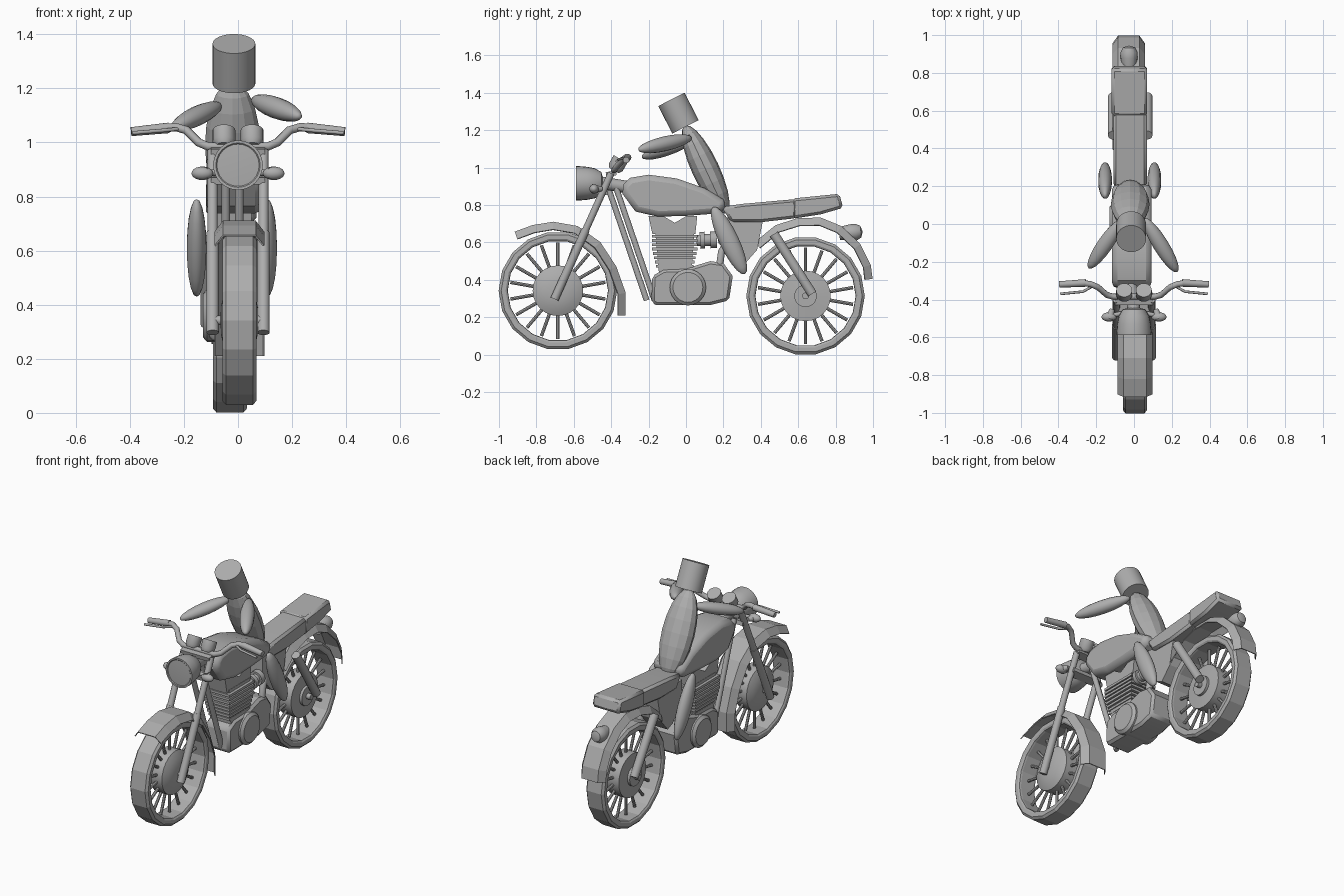
import bpy, bmesh, math
from mathutils import Vector

if "Cube" in bpy.data.objects:
    bpy.data.objects.remove(bpy.data.objects["Cube"])

grey = bpy.data.materials.new("plain_grey")
grey.use_nodes = True
grey.diffuse_color = (0.42, 0.42, 0.42, 1)
grey.node_tree.nodes["Principled BSDF"].inputs["Base Color"].default_value = grey.diffuse_color

MID = -0.02  # centre line of the body


def finish(name, bm, smooth=35):
    bmesh.ops.remove_doubles(bm, verts=bm.verts, dist=1e-5)
    bmesh.ops.recalc_face_normals(bm, faces=bm.faces)
    me = bpy.data.meshes.new(name)
    bm.to_mesh(me)
    bm.free()
    if smooth:
        me.shade_smooth()
        me.set_sharp_from_angle(angle=math.radians(smooth))
    me.materials.append(grey)
    ob = bpy.data.objects.new(name, me)
    bpy.context.collection.objects.link(ob)
    return ob


def skin(bm, rings, close_ring, close_path):
    """Bridge equal point rings with quads."""
    vs = [[bm.verts.new(p) for p in r] for r in rings]
    n, m = len(vs), len(vs[0])
    for i in range(n if close_path else n - 1):
        for j in range(m if close_ring else m - 1):
            a, b = vs[i], vs[(i + 1) % n]
            k = (j + 1) % m
            bm.faces.new((a[j], a[k], b[k], b[j]))


def lathe(name, profile, origin, axis, n=20, closed=False, smooth=35):
    """Spin (distance along axis, radius) points around an axis."""
    q = Vector(axis).to_track_quat('Z', 'Y')
    turns = [math.tau * i / n for i in range(n)]
    rings = [[Vector(origin) + q @ Vector((r * math.cos(a), r * math.sin(a), t)) for a in turns]
             for t, r in profile]
    bm = bmesh.new()
    skin(bm, rings, True, closed)
    bmesh.ops.dissolve_degenerate(bm, dist=1e-6, edges=bm.edges)
    return finish(name, bm, smooth)


def rod(name, a, b, r, r2=None, n=14):
    d = Vector(b) - Vector(a)
    r2 = r if r2 is None else r2
    return lathe(name, [(0, 0), (0, r), (d.length, r2), (d.length, 0)], a, d, n)


def egg(name, a, b, rx, ry, n=14, smooth=40):
    """Ellipsoid stretched between two tips."""
    a, b = Vector(a), Vector(b)
    bm = bmesh.new()
    bmesh.ops.create_uvsphere(bm, u_segments=n, v_segments=10, radius=1)
    q = (b - a).to_track_quat('Z', 'Y')
    for v in bm.verts:
        v.co = (a + b) / 2 + q @ Vector((v.co.x * rx, v.co.y * ry, v.co.z * (b - a).length / 2))
    return finish(name, bm, smooth)


def prism(name, outline, x, half, bevel=0.0, seg=1):
    """Side outline (y, z) extruded across the width."""
    bm = bmesh.new()
    f = bm.faces.new([bm.verts.new((x - half, y, z)) for y, z in outline])
    new = bmesh.ops.extrude_face_region(bm, geom=[f])["geom"]
    bmesh.ops.translate(bm, vec=(2 * half, 0, 0), verts=[g for g in new if isinstance(g, bmesh.types.BMVert)])
    ob = finish(name, bm, 25)
    if bevel:
        m = ob.modifiers.new("bevel", 'BEVEL')
        m.width, m.segments, m.angle_limit = bevel, seg, math.radians(50)
    return ob


def pipe(name, pts, r):
    cu = bpy.data.curves.new(name, 'CURVE')
    cu.dimensions = '3D'
    cu.bevel_depth, cu.bevel_resolution, cu.use_fill_caps = r, 3, True
    sp = cu.splines.new('POLY')
    sp.points.add(len(pts) - 1)
    for p, c in zip(sp.points, pts):
        p.co = (*c, 1)
    cu.materials.append(grey)
    ob = bpy.data.objects.new(name, cu)
    bpy.context.collection.objects.link(ob)


def mudguard(name, path, x, half):
    """Channel with sloping sides swept along a side path."""
    pts = [Vector((0, y, z)) for y, z in path]
    rings = []
    for i, p in enumerate(pts):
        t = (pts[min(i + 1, len(pts) - 1)] - pts[max(i - 1, 0)]).normalized()
        out = Vector((0, t.z, -t.y))
        rings.append([p + out * o + Vector((x + s * half, 0, 0))
                      for s, o in ((-1, -0.04), (-0.66, 0), (0.66, 0), (1, -0.04))])
    bm = bmesh.new()
    skin(bm, rings, False, False)
    ob = finish(name, bm, 0)
    m = ob.modifiers.new("sheet", 'SOLIDIFY')
    m.thickness, m.offset = 0.006, 0


def wheel(end, x, y, z):
    c = Vector((x, y, z))
    half = [(0.045, 0.268), (0.056, 0.27), (0.0625, 0.28), (0.0625, 0.303), (0.05, 0.317)]
    lathe(end + "_tyre", half + [(-t, r) for t, r in reversed(half)], c, (1, 0, 0), 18, True, 0)
    for i in range(18):
        a = math.tau * (i + 0.5) / 18
        d = Vector((0, math.cos(a), math.sin(a)))
        rod(end + "_spoke", c + d * 0.1, c + d * 0.258, 0.009, n=8)
    if end == "front":
        prof = [(0.07, 0), (0.068, 0.05), (0.058, 0.1), (0.04, 0.135)]
    else:
        prof = [(0.068, 0), (0.068, 0.06), (0.052, 0.06), (0.045, 0.135)]
    lathe(end + "_hub", prof + [(-t, r) for t, r in reversed(prof)], c, (1, 0, 0), 24)
    rod(end + "_axle", c - Vector((0.095, 0, 0)), c + Vector((0.095, 0, 0)), 0.018)


# Wheels and mudguards
wheel("front", 0.005, -0.685, 0.342)
wheel("rear", -0.03, 0.639, 0.314)
mudguard("front_mudguard", [(-0.325, 0.21), (-0.325, 0.33), (-0.375, 0.47), (-0.46, 0.6), (-0.58, 0.685),
                            (-0.71, 0.708), (-0.82, 0.69), (-0.915, 0.655)], 0.005, 0.09)
mudguard("rear_mudguard", [(0.995, 0.405), (0.985, 0.48), (0.93, 0.59), (0.83, 0.685), (0.72, 0.73),
                           (0.6, 0.728), (0.48, 0.69), (0.37, 0.6)], -0.028, 0.083)

# Engine, with fins and breather
prism("crankcase", [(-0.185, 0.28), (-0.18, 0.42), (-0.12, 0.455), (0.0, 0.46), (0.13, 0.5), (0.2, 0.49),
                    (0.25, 0.42), (0.23, 0.29), (0.13, 0.265), (-0.16, 0.265)], MID, 0.085, 0.015)
lathe("engine_cover", [(-0.11, 0), (-0.11, 0.08), (-0.095, 0.097), (0.095, 0.097), (0.11, 0.08), (0.11, 0)],
      (MID, 0.01, 0.36), (1, 0, 0), 24)
prism("cylinder_core", [(-0.145, 0.44), (-0.165, 0.66), (0.045, 0.66), (0.03, 0.44)], MID, 0.072)
for i in range(8):
    z, s = 0.465 + i * 0.023, min(1.0, 0.82 + i * 0.045)
    prism("cooling_fin", [(-0.06 - 0.122 * s, z), (-0.06 - 0.122 * s, z + 0.015),
                          (-0.06 + 0.122 * s, z + 0.015), (-0.06 + 0.122 * s, z)], MID, 0.09 * s)
prism("cylinder_head", [(-0.18, 0.645), (-0.2, 0.74), (-0.12, 0.74), (-0.06, 0.705), (0, 0.74),
                        (0.06, 0.74), (0.05, 0.645)], MID, 0.07)
lathe("carburettor", [(0, 0), (0, 0.03), (0.02, 0.03), (0.02, 0.045), (0.045, 0.045), (0.045, 0.032),
                      (0.075, 0.032), (0.075, 0.045), (0.11, 0.045), (0.11, 0)],
      (0.03, 0.055, 0.61), (0, 1, 0.05), 16)
pipe("breather", [(0.04, 0.18, 0.48), (0.04, 0.19, 0.55), (0.03, 0.22, 0.6)], 0.02)
prism("side_panel", [(0.17, 0.74), (0.41, 0.71), (0.38, 0.56), (0.31, 0.48), (0.26, 0.5), (0.17, 0.6)], MID, 0.07)

# Frame
for off, x in ((-0.02, MID - 0.025), (0.022, MID + 0.025)):
    rod("down_tube", (x, -0.395 + off, 0.89), (x, -0.19 + off, 0.29), 0.016)
rod("backbone", (0, -0.46, 0.92), (MID, -0.28, 0.89), 0.034)

# Tank and seat
prism("fuel_tank", [(-0.34, 0.86), (-0.335, 0.91), (-0.3, 0.945), (-0.2, 0.962), (-0.05, 0.942), (0.1, 0.89),
                    (0.2, 0.83), (0.22, 0.785), (0.17, 0.755), (0, 0.742), (-0.15, 0.738), (-0.27, 0.765)],
      -0.012, 0.105, 0.03, 2)
prism("front_seat", [(0.19, 0.79), (0.3, 0.806), (0.59, 0.832), (0.59, 0.73), (0.4, 0.708), (0.24, 0.71)],
      MID, 0.088, 0.014)
prism("rear_seat", [(0.57, 0.835), (0.82, 0.86), (0.84, 0.785), (0.72, 0.75), (0.57, 0.727)],
      -0.024, 0.094, 0.014)
lathe("tail_light", [(0, 0), (0, 0.035), (0.06, 0.045), (0.09, 0.045), (0.115, 0.032), (0.125, 0)],
      (-0.026, 0.82, 0.648), (0, 1, 0.08), 18)

# Forks, shocks, indicators, handlebar halves and gauges
for s, side in ((-1, "right"), (1, "left")):
    fx = s * 0.094
    foot, crown = Vector((fx, -0.703, 0.297)), Vector((fx, -0.4, 0.97))
    rod(side + "_fork", foot, foot.lerp(crown, 0.55), 0.023)
    rod(side + "_fork_tube", foot.lerp(crown, 0.5), crown, 0.019)
    rod(side + "_shock", (MID + s * 0.092, 0.47, 0.645), (MID + s * 0.092, 0.675, 0.325), 0.026)
    rod(side + "_indicator_stalk", (s * 0.05, -0.47, 0.89), (s * 0.12, -0.485, 0.887), 0.012)
    rod(side + "_indicator_back", (s * 0.115, -0.45, 0.886), (s * 0.13, -0.5, 0.886), 0.012, 0.026)
    egg(side + "_indicator", (s * 0.092, -0.492, 0.886), (s * 0.172, -0.492, 0.886), 0.025, 0.025)
    pipe(side + "_handlebar", [(0, -0.385, 0.985), (s * 0.11, -0.385, 0.985), (s * 0.145, -0.375, 1.0),
                               (s * 0.19, -0.335, 1.045), (s * 0.23, -0.318, 1.057),
                               (s * 0.28, -0.312, 1.052)], 0.016)
    rod(side + "_grip", (s * 0.255, -0.312, 1.054), (s * 0.395, -0.32, 1.04), 0.02, 0.017)
    pipe(side + "_lever", [(s * 0.22, -0.33, 1.05), (s * 0.27, -0.358, 1.045), (s * 0.39, -0.37, 1.035)], 0.007)
    lathe(side + "_gauge", [(0, 0), (0, 0.03), (0.02, 0.042), (0.07, 0.042), (0.07, 0)],
          (s * 0.052, -0.385, 0.985), (0, 0.5, 0.87), 20)
for name, y, z in (("upper_yoke", -0.4, 0.965), ("lower_yoke", -0.447, 0.86)):
    prism(name, [(y - 0.025, z - 0.015), (y - 0.03, z + 0.01), (y + 0.025, z + 0.02), (y + 0.03, z - 0.005)], 0, 0.1)
lathe("headlight", [(0, 0), (0.004, 0.078), (0, 0.082), (0, 0.092), (0.015, 0.092), (0.06, 0.088),
                    (0.1, 0.08), (0.135, 0.06), (0.15, 0)], (0, -0.587, 0.916), (0, 1, 0), 24)

# Rider
rod("rider_head", (-0.015, -0.003, 1.218), (-0.015, -0.078, 1.365), 0.079, n=32)
egg("rider_torso", (MID, 0.215, 0.755), (MID, -0.005, 1.225), 0.102, 0.073, 12, 0)
egg("rider_left_arm", (0.055, 0.03, 1.16), (0.23, -0.255, 1.095), 0.042, 0.04)
egg("rider_right_arm", (-0.065, 0.02, 1.14), (-0.24, -0.235, 1.055), 0.042, 0.036)
for x, side in ((-0.153, "right"), (0.108, "left")):
    egg("rider_" + side + "_leg", (x, 0.145, 0.79), (x, 0.315, 0.43), 0.037, 0.052)
